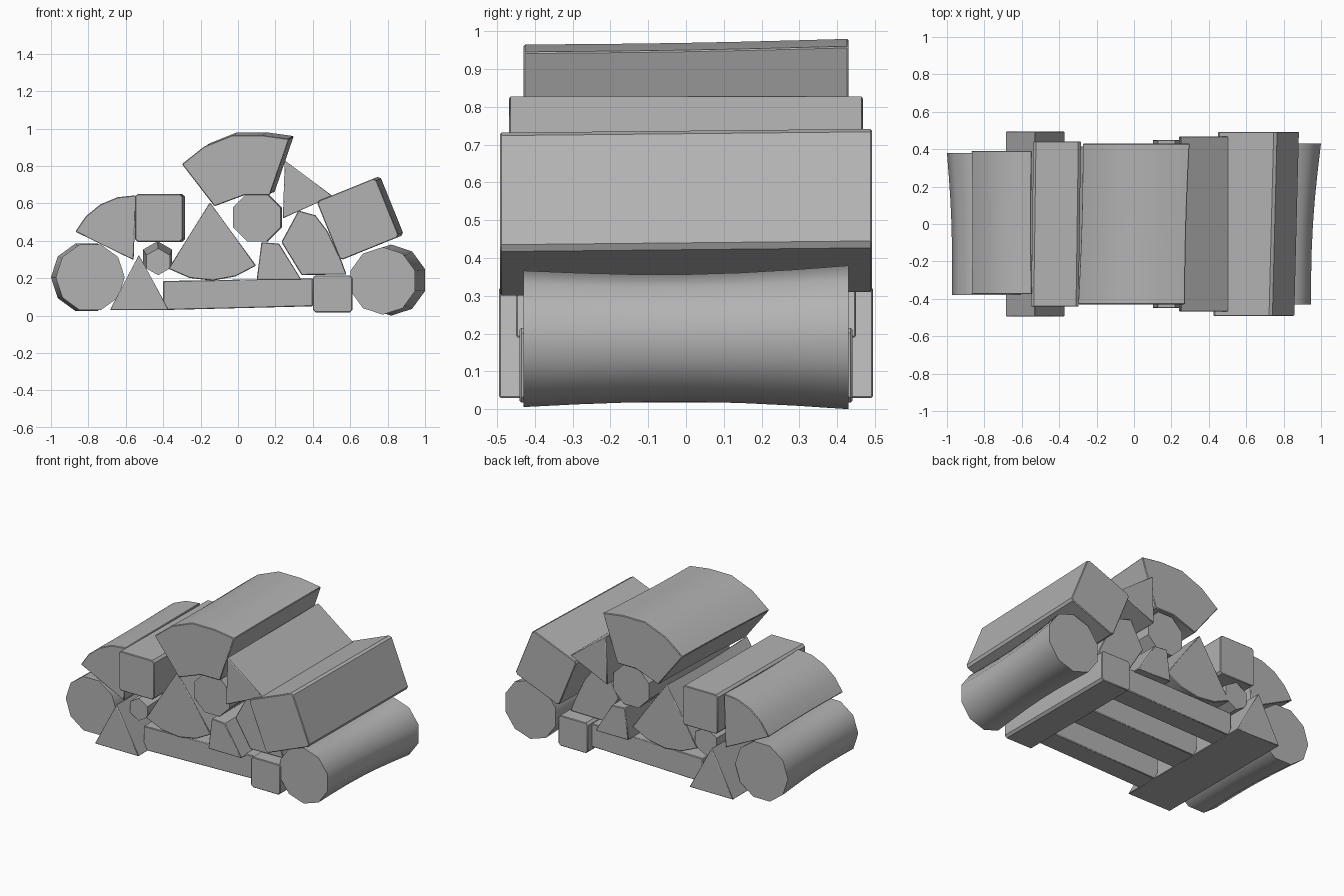
import bpy, bmesh
from math import radians, sin, cos
from mathutils import Vector

default_cube = bpy.data.objects.get("Cube")
if default_cube:
    bpy.data.objects.remove(default_cube, do_unlink=True)

# One plain grey for the whole stack
grey = bpy.data.materials.new("plain_grey")
grey.use_nodes = True
colour = (0.45, 0.45, 0.45, 1)
grey.diffuse_color = colour
grey.node_tree.nodes["Principled BSDF"].inputs["Base Color"].default_value = colour


def ngon(x, z, radius, sides, turn=0):
    """Regular cross-section in the x-z plane."""
    angles = [radians(turn + 360 * i / sides) for i in range(sides)]
    return [(x + radius * cos(a), z + radius * sin(a)) for a in angles]


def sector(x, z, radius, start, end, steps=4):
    """Pie-slice cross-section with its point at x, z."""
    angles = [radians(start + (end - start) * i / steps) for i in range(steps + 1)]
    return [(x, z)] + [(x + radius * cos(a), z + radius * sin(a)) for a in angles]


def box(left, right, bottom, top):
    return [(left, bottom), (right, bottom), (right, top), (left, top)]


def chamfer(profile, cut=0.014):
    """Cut every corner of a cross-section."""
    result = []
    for i, point in enumerate(profile):
        corner = Vector(point)
        for other in (profile[i - 1], profile[(i + 1) % len(profile)]):
            result.append(tuple(corner + (Vector(other) - corner).normalized() * cut))
    return result


def log(name, profile, half, centre=0.0, drift=(0, 0), waist=1.0, front=1.0, bevel=0.004):
    """Run a cross-section along y, with a narrowed waist and a shifted back end."""
    count = len(profile)
    mid_x = sum(p[0] for p in profile) / count
    mid_z = sum(p[1] for p in profile) / count
    bm = bmesh.new()
    rings = []
    steps = 1 if waist == 1 else 6
    for i in range(steps + 1):
        t = i / steps
        size = 1 - (1 - waist) * sin(t * radians(180))
        size *= front + (1 - front) * t
        rings.append([bm.verts.new((mid_x + (x - mid_x) * size + drift[0] * t,
                                    centre + half * (2 * t - 1),
                                    mid_z + (z - mid_z) * size + drift[1] * t))
                      for x, z in profile])
    for near, far in zip(rings, rings[1:]):
        for k in range(count):
            n = (k + 1) % count
            bm.faces.new((near[k], near[n], far[n], far[k]))
    bm.faces.new(rings[0])
    bm.faces.new(rings[-1])
    bmesh.ops.recalc_face_normals(bm, faces=bm.faces)
    mesh = bpy.data.meshes.new(name)
    bm.to_mesh(mesh)
    bm.free()
    mesh.materials.append(grey)
    obj = bpy.data.objects.new(name, mesh)
    bpy.context.collection.objects.link(obj)
    bpy.ops.object.select_all(action='DESELECT')
    obj.select_set(True)
    bpy.context.view_layer.objects.active = obj
    bpy.ops.object.shade_smooth_by_angle(angle=radians(40))
    if bevel:
        mod = obj.modifiers.new("edge_bevel", 'BEVEL')
        mod.width = bevel
        mod.segments = 1
        mod.limit_method = 'ANGLE'
        mod.angle_limit = radians(55)


# Base: three rails between two cross beams
for label, y, half in (("front", -0.33, 0.07), ("middle", 0, 0.09), ("back", 0.33, 0.07)):
    log("rail_" + label, [(-0.4, 0.03), (0.4, 0.05), (0.4, 0.2), (-0.4, 0.185)], half, y)
log("square_base_beam", chamfer(box(0.4, 0.612, 0.018, 0.215)), 0.44)
log("triangle_base_beam", [(-0.685, 0.03), (-0.37, 0.03), (-0.53, 0.325)], 0.495)

# Round logs
log("round_log_right", ngon(-0.79, 0.205, 0.19, 10), 0.38, drift=(-0.02, 0),
    waist=0.94, front=0.97, bevel=0)
log("round_log_left", ngon(0.774, 0.186, 0.19, 10, 18), 0.43, drift=(0.045, 0.004),
    waist=0.91, front=0.95, bevel=0)
log("round_log_middle", ngon(0.1, 0.525, 0.138, 8, 22.5), 0.41, drift=(0.008, 0),
    waist=0.97, bevel=0)
log("thin_log", ngon(-0.427, 0.288, 0.09, 6, 30), 0.41, drift=(-0.003, 0.02),
    front=0.8, bevel=0)

# Split logs with a pie-slice section
log("split_log_middle", sector(-0.15, 0.607, 0.42, -122, -54), 0.415, waist=0.97)
log("split_log_right", sector(-0.558, 0.297, 0.347, 88, 154), 0.383, 0.008, waist=0.97)
log("split_log_left", [(0.323, 0.562), (0.414, 0.537), (0.48, 0.45), (0.555, 0.29),
                       (0.58, 0.22), (0.34, 0.217), (0.232, 0.393)], 0.36, waist=0.97)
log("split_log_top", [(-0.3, 0.81), (-0.18, 0.905), (-0.03, 0.965), (0.13, 0.965),
                      (0.273, 0.945), (0.17, 0.644), (0.035, 0.644), (-0.126, 0.585)],
    0.43, drift=(0.025, 0.015), waist=0.98)

# Sawn beams
log("trapezoid_beam", [(0.125, 0.393), (0.22, 0.385), (0.34, 0.19), (0.1, 0.19)], 0.45)
log("triangle_beam", [(0.25, 0.83), (0.505, 0.64), (0.24, 0.52)], 0.468)
log("square_beam_right", chamfer(box(-0.55, -0.296, 0.395, 0.65)), 0.442, drift=(0.012, 0))
log("square_beam_left", chamfer(ngon(0.641, 0.516, 0.24, 4, 67)), 0.492,
    drift=(0.025, 0.01))
